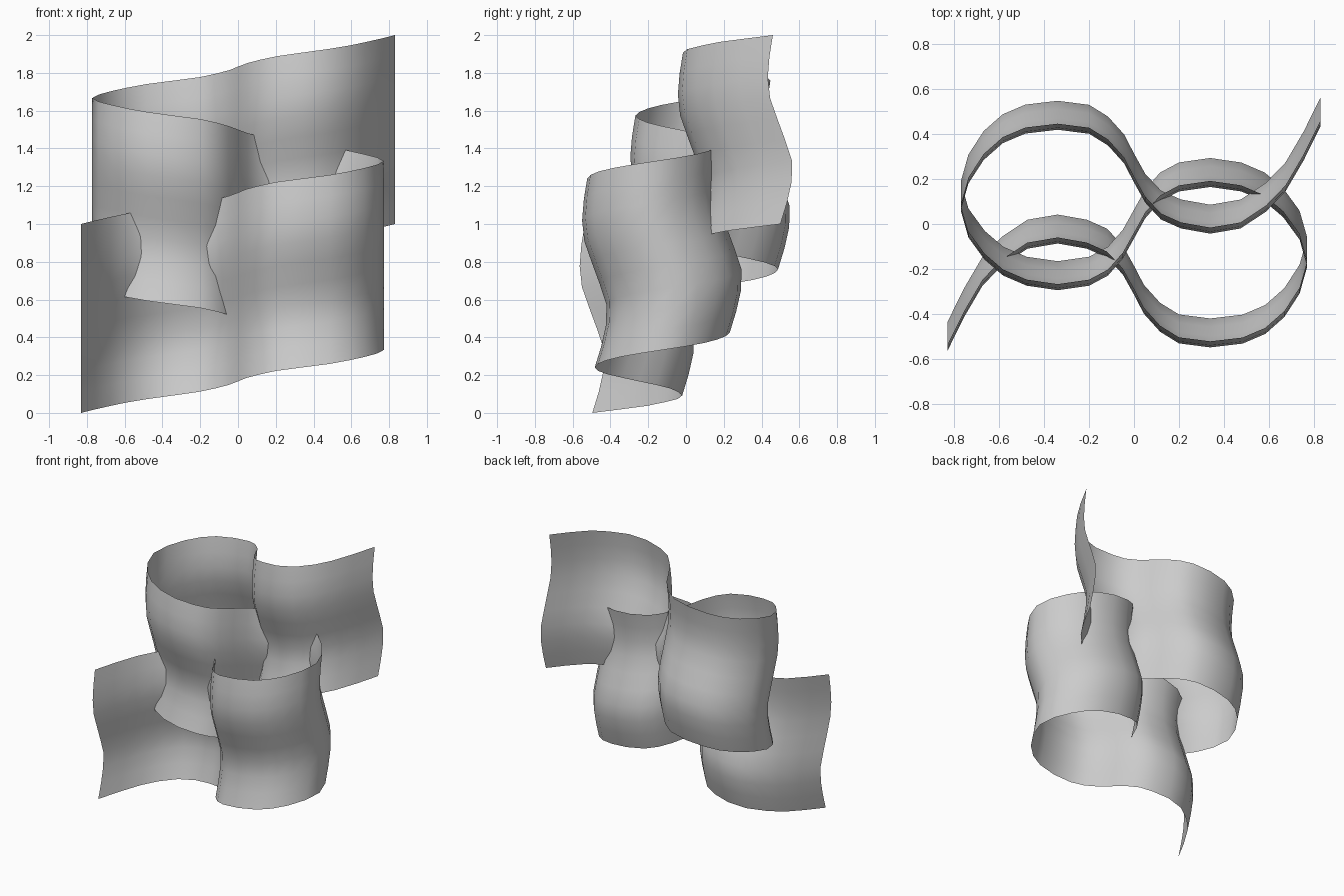
import bpy, bmesh

if "Cube" in bpy.data.objects:
    bpy.data.objects.remove(bpy.data.objects["Cube"])

# Half of the plan path, from the centre outward (evenly spaced steps);
# the other half is the same path turned 180 degrees.
half = [(0, 0), (-.05, -.09), (-.116, -.165), (-.2, -.21), (-.34, -.23),
        (-.478, -.21), (-.583, -.165), (-.665, -.095), (-.738, .005),
        (-.772, .125), (-.738, .245), (-.67, .35), (-.585, .425),
        (-.484, .468), (-.34, .485), (-.2, .467), (-.116, .415),
        (-.044, .335), (0, .25), (.05, .16), (.12, .085), (.21, .045),
        (.34, .022), (.475, .045), (.588, .12), (.675, .21),
        (.757, .35), (.83, .498)]
path = [(-x, -y) for x, y in reversed(half[1:])] + half

# Sideways ripple of the sheet from its lower to its upper edge
ripple = [.002, .036, .061, .064, .027, -.014, -.053, -.065, -.056, -.038]

# Sheet: the rippled profile swept along the rising path
bm = bmesh.new()
last = len(path) - 1
columns = []
for i, (x, y) in enumerate(path):
    columns.append([bm.verts.new((x, y + off, i / last + j / (len(ripple) - 1)))
                    for j, off in enumerate(ripple)])
for a, b in zip(columns, columns[1:]):
    for j in range(len(ripple) - 1):
        bm.faces.new((a[j], b[j], b[j + 1], a[j + 1])).smooth = True

mesh = bpy.data.meshes.new("rippled_sheet")
bm.to_mesh(mesh)
bm.free()
sheet = bpy.data.objects.new("rippled_sheet", mesh)
bpy.context.collection.objects.link(sheet)

grey = bpy.data.materials.new("light_grey")
grey.diffuse_color = (.6, .6, .6, 1)
grey.use_nodes = True
grey.node_tree.nodes["Principled BSDF"].inputs["Base Color"].default_value = grey.diffuse_color
mesh.materials.append(grey)
